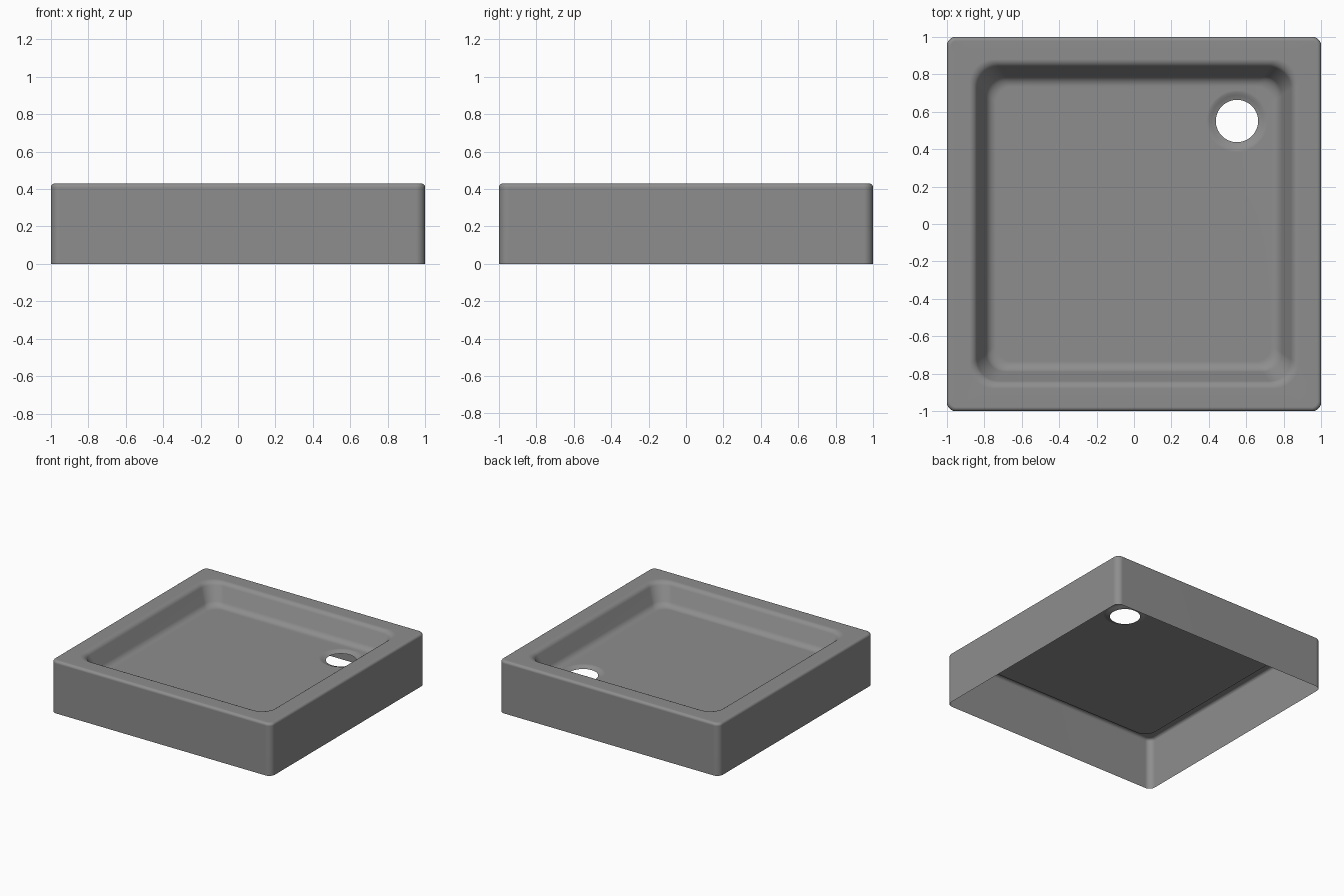
import bpy, bmesh
from math import cos, sin, pi

cube = bpy.data.objects.get("Cube")
if cube:
    bpy.data.objects.remove(cube, do_unlink=True)

STEPS = 12                      # points per corner
COUNT = 4 * STEPS
HEIGHT, FLOOR = 0.43, 0.265
DRAIN = 0.55                    # drain centre in x and y


def rounded_square(half, radius, z):
    """Counter-clockwise ring of points on a square with round corners."""
    points = []
    for corner in range(4):
        middle = pi / 4 + corner * pi / 2
        cx = (half - radius) * (1 if cos(middle) > 0 else -1)
        cy = (half - radius) * (1 if sin(middle) > 0 else -1)
        for i in range(STEPS):
            a = corner * pi / 2 + i / (STEPS - 1) * pi / 2
            points.append((cx + radius * cos(a), cy + radius * sin(a), z))
    return points


def drain_ring(radius, z):
    angles = [(i + 0.5) / COUNT * 2 * pi for i in range(COUNT)]
    return [(DRAIN + radius * cos(a), DRAIN + radius * sin(a), z) for a in angles]


def arc(cx, cz, r, start, end, steps=6):
    """Profile points (half width, height) along an arc, angles in degrees."""
    angles = [(start + (end - start) * i / steps) * pi / 180 for i in range(steps + 1)]
    return [(cx + r * cos(a), cz + r * sin(a)) for a in angles]


# Outer skirt and its rounded top edge
edge = 0.022
rings = [rounded_square(1, 0.05, 0)]
for half, z in arc(1 - edge, HEIGHT - edge, edge, 0, 90):
    rings.append(rounded_square(half, 0.05 - (1 - half), z))

# Rim lip, sloping basin wall and fillet into the floor
lip = arc(0.88, HEIGHT - 0.045, 0.045, 90, 155)
fillet = arc(0.735, FLOOR + 0.06, 0.06, -25, -90)
for half, z in lip + fillet:
    rings.append(rounded_square(half, 0.13 - (0.88 - half) * 0.3, z))

# Flat floor and the shallow dish round the open drain
dish = [(0.165, FLOOR), (0.152, FLOOR - 0.002), (0.138, FLOOR - 0.008),
        (0.125, FLOOR - 0.014), (0.113, FLOOR - 0.017)]
rings += [drain_ring(r, z) for r, z in dish]

# Skin the rings
bm = bmesh.new()
loops = [[bm.verts.new(p) for p in ring] for ring in rings]
for a, b in zip(loops, loops[1:]):
    for i in range(COUNT):
        j = (i + 1) % COUNT
        bm.faces.new((a[i], a[j], b[j], b[i]))
mesh = bpy.data.meshes.new("shower_tray")
bm.to_mesh(mesh)
bm.free()

tray = bpy.data.objects.new("shower_tray", mesh)
bpy.context.collection.objects.link(tray)

# Grey enamel
grey = bpy.data.materials.new("grey_enamel")
grey.use_nodes = True
colour = (0.27, 0.27, 0.27, 1)
grey.diffuse_color = colour
grey.node_tree.nodes["Principled BSDF"].inputs["Base Color"].default_value = colour
mesh.materials.append(grey)

# Smooth shading that keeps the large faces flat
bpy.ops.object.select_all(action='DESELECT')
tray.select_set(True)
bpy.context.view_layer.objects.active = tray
bpy.ops.object.shade_smooth_by_angle(angle=pi / 4)
normals = tray.modifiers.new("flat_panels", 'WEIGHTED_NORMAL')
normals.keep_sharp = True
